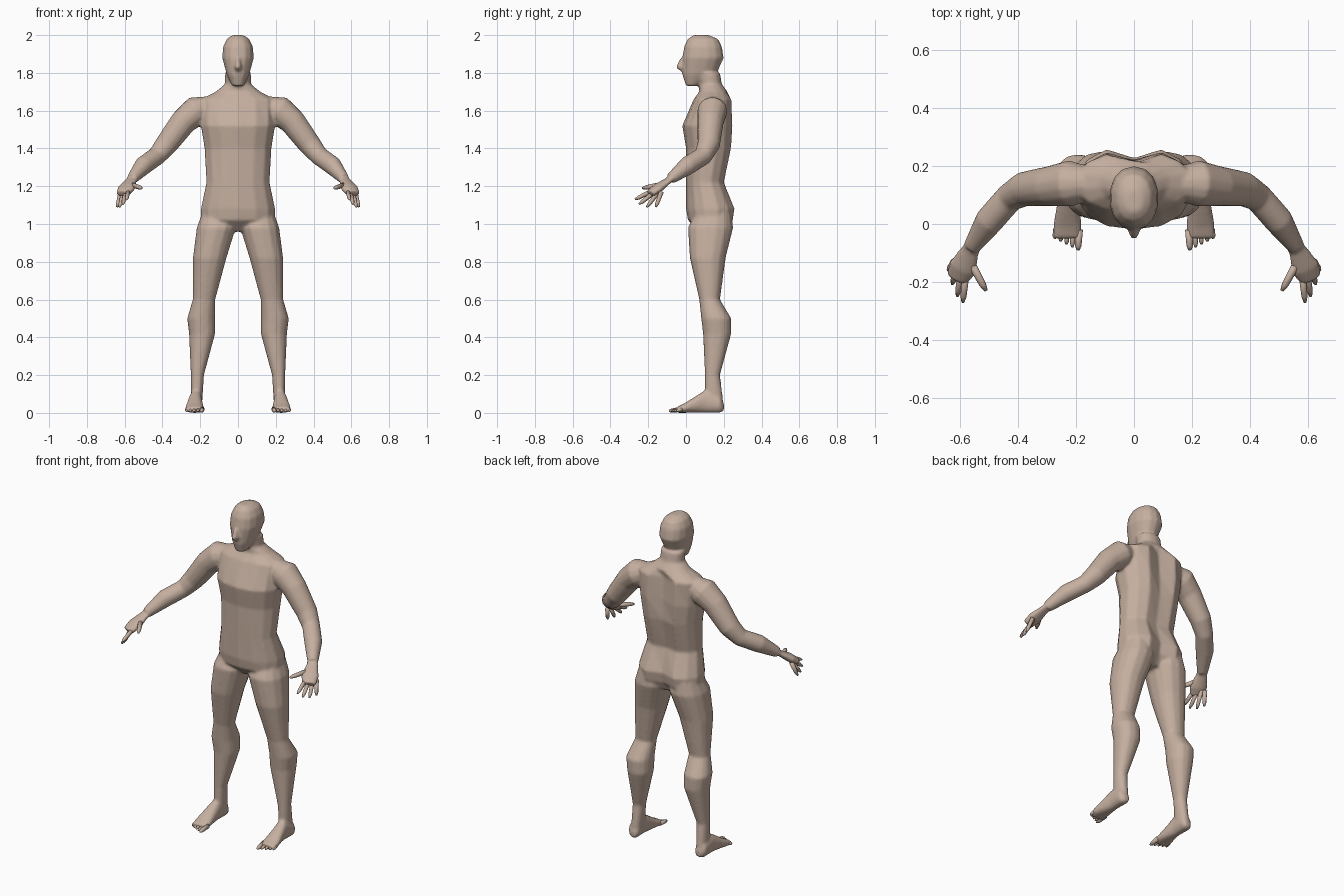
import bpy, bmesh, math
from mathutils import Vector

cube = bpy.data.objects.get("Cube")
if cube:
    bpy.data.objects.remove(cube)

skin = bpy.data.materials.new("skin")
skin.use_nodes = True
skin.diffuse_color = (.56, .43, .35, 1)
skin.node_tree.nodes["Principled BSDF"].inputs["Base Color"].default_value = skin.diffuse_color

SIDES = 14
UP = Vector((0, 0, 1))


def loft(bm, rings):
    """Skin a list of point rings and cap both ends."""
    loops = [[bm.verts.new(point) for point in ring] for ring in rings]
    for lower, upper in zip(loops, loops[1:]):
        for i in range(len(lower)):
            bm.faces.new((lower[i - 1], lower[i], upper[i], upper[i - 1]))
    bm.faces.new(loops[0])
    bm.faces.new(loops[-1])


def section(x_min, x_max, d_min, d_max, groove=0):
    """Slightly squared oval; the groove dents the middle of its far side."""
    points = []
    for i in range(SIDES):
        angle = math.tau * i / SIDES
        x, d = math.sin(angle), math.cos(angle)
        x = math.copysign(abs(x) ** .9, x)
        d = math.copysign(abs(d) ** .9, d)
        points.append([(x_min + x_max + x * (x_max - x_min)) / 2,
                       (d_min + d_max + d * (d_max - d_min)) / 2])
    points[0][1] -= groove
    return points


def upright(bm, rows, side=1):
    """Stacked sections: height, x range, front, back, optional groove."""
    loft(bm, [[(side * x, y, z) for x, y in section(*shape)] for z, *shape in rows])


def lengthwise(bm, rows, side=1):
    """Sections from back to front: y, x range, bottom, top."""
    loft(bm, [[(side * x, y, z) for x, z in section(*shape)] for y, *shape in rows])


def tube(bm, points, side=1, flat=1, sides=SIDES):
    """Limb along a path of x, y, z, radius, optionally flattened."""
    path = [Vector(point[:3]) for point in points]
    rings = []
    for i, (*_, radius) in enumerate(points):
        along = path[min(i + 1, len(path) - 1)] - path[max(i - 1, 0)]
        across = along.cross(UP).normalized() * radius
        rise = across.cross(along.normalized()) * flat
        ring = []
        for k in range(sides):
            angle = math.tau * k / sides
            v = path[i] + across * math.cos(angle) + rise * math.sin(angle)
            ring.append((side * v.x, v.y, v.z))
        rings.append(ring)
    loft(bm, rings)


def digit(bm, base, tip, radius, side):
    """Tapered finger or toe."""
    tube(bm, [(*base, radius), (*base.lerp(tip, .8), radius * .8), (*tip, radius * .4)],
         side, sides=8)


def finish(name, bm):
    bmesh.ops.recalc_face_normals(bm, faces=bm.faces)
    mesh = bpy.data.meshes.new(name)
    bm.to_mesh(mesh)
    bm.free()
    mesh.materials.append(skin)
    mesh.shade_smooth()
    part = bpy.data.objects.new(name, mesh)
    bpy.context.collection.objects.link(part)
    return part


body = bmesh.new()

# Torso and neck: height, half width, front, back; wide levels get a deeper spine groove
torso = [
    (.96, .08, .07, .19), (1.02, .2, .01, .26), (1.08, .2, 0, .27),
    (1.22, .17, 0, .21), (1.4, .18, 0, .25), (1.52, .2, -.02, .26),
    (1.66, .2, .04, .25), (1.7, .12, .07, .22), (1.74, .07, .07, .19),
    (1.8, .07, .06, .18),
]
upright(body, [(z, -w, w, front, back, max(0, w - .14) * .7)
               for z, w, front, back in torso])

# Head and nose: height, half width, front, back
head = [
    (1.73, .03, 0, .06), (1.79, .06, -.02, .16), (1.88, .085, -.02, .2),
    (1.94, .08, -.01, .19), (1.98, .06, .01, .17), (2, .03, .04, .12),
]
nose = [(1.8, .01, -.02, .02), (1.83, .02, -.055, .02), (1.88, .01, -.03, .02)]
for rows in (head, nose):
    upright(body, [(z, -w, w, front, back) for z, w, front, back in rows])

# Limbs, given for the left side
leg = [
    (1.06, .03, .19, .05, .24), (.98, .01, .22, .01, .25), (.82, .06, .24, .02, .21),
    (.6, .12, .24, .07, .18), (.5, .12, .27, .08, .24), (.42, .12, .26, .09, .24),
    (.2, .18, .25, .1, .18), (.04, .19, .25, .1, .2),
]
foot = [
    (.2, .2, .24, .01, .05), (.18, .19, .26, 0, .09), (.1, .19, .26, 0, .12),
    (-.01, .18, .28, 0, .05), (-.05, .18, .28, 0, .03),
]
wrist = (.56, -.08, 1.24, .03)
arm = [
    (.13, .14, 1.63, .05), (.22, .14, 1.6, .08), (.29, .13, 1.54, .07),
    (.38, .12, 1.42, .06), (.43, .09, 1.36, .05), (.5, .01, 1.31, .05), wrist,
]
palm = [wrist, (.59, -.15, 1.19, .05), (.61, -.19, 1.16, .04)]
for side in (1, -1):
    upright(body, leg, side)
    lengthwise(body, foot, side)
    tube(body, arm, side)
    tube(body, palm, side, flat=.5)

# Fuse the overlapping volumes into one smooth skin
figure = finish("body", body)
fuse = figure.modifiers.new("fuse", "REMESH")
fuse.mode = "VOXEL"
fuse.voxel_size = .008
fuse.use_smooth_shade = True
relax = figure.modifiers.new("relax", "SMOOTH")
relax.factor = .5
relax.iterations = 5

# Fingers fan out between the first and the last; the middle two are longer
first_base, last_base = Vector((.58, -.17, 1.18)), Vector((.62, -.13, 1.17))
first_tip, last_tip = Vector((.59, -.27, 1.13)), Vector((.64, -.16, 1.09))
thumb_base, thumb_tip = Vector((.57, -.12, 1.21)), Vector((.51, -.23, 1.19))

for side, label in ((1, "left"), (-1, "right")):
    fingers = bmesh.new()
    for i in range(4):
        base = first_base.lerp(last_base, i / 3)
        tip = first_tip.lerp(last_tip, i / 3)
        if i in (1, 2):
            tip = base.lerp(tip, 1.2)
        digit(fingers, base, tip, .013, side)
    digit(fingers, thumb_base, thumb_tip, .015, side)
    finish(label + "_fingers", fingers)

    # Toes, longest on the inside
    toes = bmesh.new()
    for i in range(5):
        radius = .01 if i else .014
        base = Vector((.19 + .02 * i, -.02, .02))
        digit(toes, base, base + Vector((.003, .01 * i - .07, -.01)), radius, side)
    finish(label + "_toes", toes)
